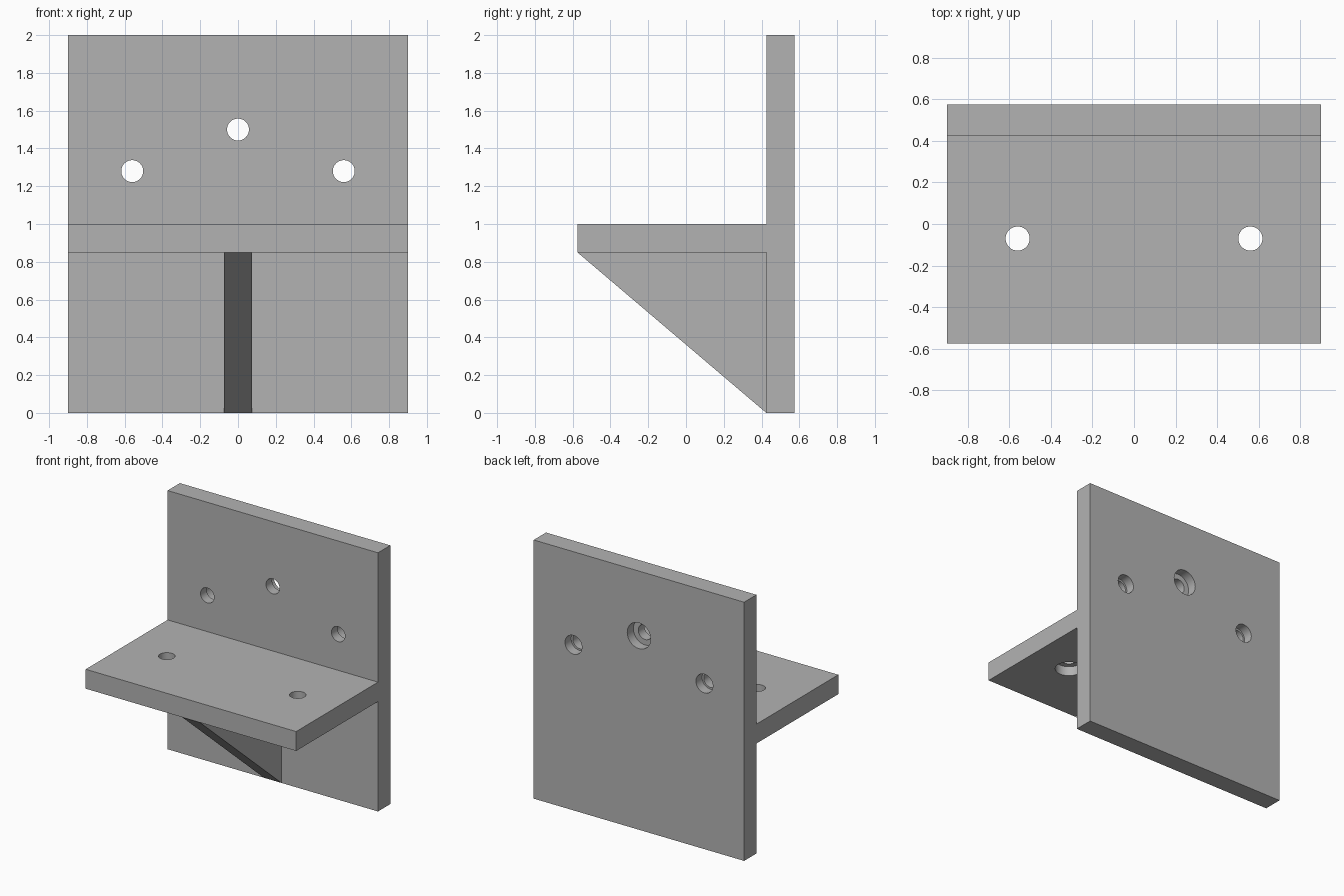
import bpy
import bmesh
from math import radians
from mathutils import Matrix, Vector

cube = bpy.data.objects.get("Cube")
if cube:
    bpy.data.objects.remove(cube, do_unlink=True)

# Single flat grey
GREY = (0.45, 0.45, 0.45, 1)
grey = bpy.data.materials.new("plain grey")
grey.use_nodes = True
grey.diffuse_color = GREY
grey.node_tree.nodes["Principled BSDF"].inputs["Base Color"].default_value = GREY

WIDTH, THICK = 1.8, 0.15
FRONT, WALL, BACK = -0.575, 0.425, 0.575
SHELF_TOP = 1.0
SHELF_BOTTOM = SHELF_TOP - THICK
HOLE, STEP, BORE = 0.058, 0.0725, 0.1


def make_object(name, bm):
    bmesh.ops.recalc_face_normals(bm, faces=bm.faces)
    mesh = bpy.data.meshes.new(name)
    bm.to_mesh(mesh)
    bm.free()
    mesh.materials.append(grey)
    obj = bpy.data.objects.new(name, mesh)
    bpy.context.collection.objects.link(obj)
    return obj


def extrude_profile(name, points, width):
    """Extrude a (y, z) outline symmetrically along x."""
    bm = bmesh.new()
    face = bm.faces.new([bm.verts.new((-width / 2, y, z)) for y, z in points])
    new = bmesh.ops.extrude_face_region(bm, geom=[face])["geom"]
    verts = [v for v in new if isinstance(v, bmesh.types.BMVert)]
    bmesh.ops.translate(bm, verts=verts, vec=(width, 0, 0))
    return make_object(name, bm)


def box_profile(y0, y1, z0, z1):
    return [(y0, z0), (y1, z0), (y1, z1), (y0, z1)]


def drill(obj, centre, axis, radius, depth):
    """Cut a round hole of the given total depth around the centre."""
    bm = bmesh.new()
    turn = Vector((0, 0, 1)).rotation_difference(Vector(axis)).to_matrix().to_4x4()
    bmesh.ops.create_cone(bm, cap_ends=True, segments=48, radius1=radius,
                          radius2=radius, depth=depth,
                          matrix=Matrix.Translation(centre) @ turn)
    cutter = make_object("hole_cutter", bm)
    cutter.hide_render = True
    mod = obj.modifiers.new("hole", 'BOOLEAN')
    mod.operation = 'DIFFERENCE'
    mod.solver = 'EXACT'
    mod.object = cutter
    graph = bpy.context.evaluated_depsgraph_get()
    cut = bpy.data.meshes.new_from_object(obj.evaluated_get(graph))
    obj.modifiers.clear()
    obj.data = cut
    bpy.data.objects.remove(cutter, do_unlink=True)


# Main parts
back_plate = extrude_profile("back_plate", box_profile(WALL, BACK, 0, 2), WIDTH)
shelf = extrude_profile(
    "shelf", box_profile(FRONT, WALL, SHELF_BOTTOM, SHELF_TOP), WIDTH)
gusset = extrude_profile(
    "gusset", [(FRONT, SHELF_BOTTOM), (WALL, 0), (WALL, SHELF_BOTTOM)], THICK)

# Plate holes, widened halfway from the back
for x, z, wide in ((0, 1.5, BORE), (-0.56, 1.28, STEP), (0.56, 1.28, STEP)):
    drill(back_plate, (x, 0.5, z), (0, 1, 0), HOLE, 0.4)
    drill(back_plate, (x, BACK, z), (0, 1, 0), wide, THICK)

# Shelf holes, widened halfway from below
for x in (-0.56, 0.56):
    drill(shelf, (x, -0.07, 0.925), (0, 0, 1), HOLE, 0.4)
    drill(shelf, (x, -0.07, SHELF_BOTTOM), (0, 0, 1), BORE, THICK)

# Smooth hole walls, keep the plate edges crisp
for obj in (back_plate, shelf):
    bpy.ops.object.select_all(action='DESELECT')
    obj.select_set(True)
    bpy.context.view_layer.objects.active = obj
    bpy.ops.object.shade_smooth_by_angle(angle=radians(30))
